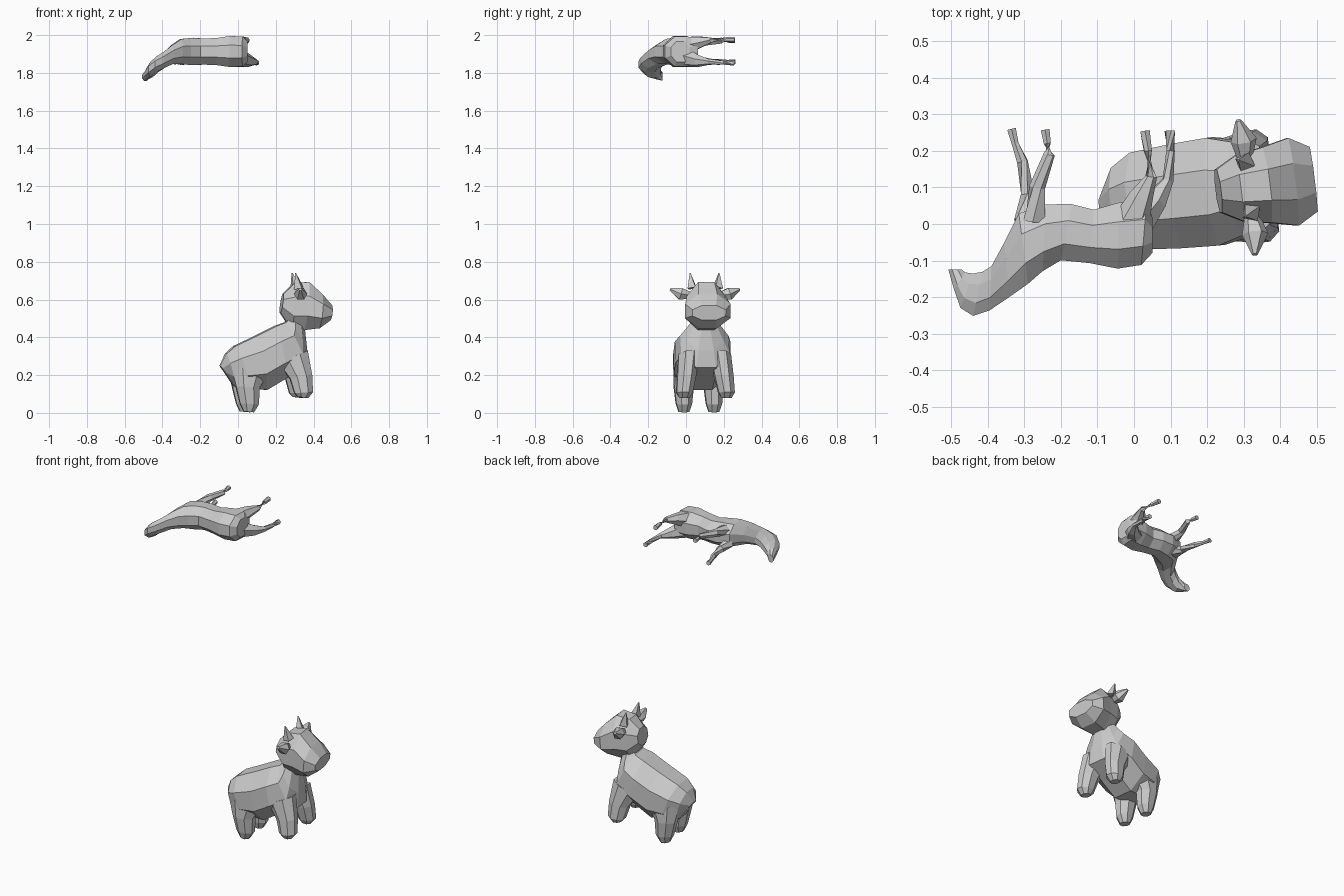
import bpy, bmesh, math
from mathutils import Vector, Matrix

# Local frame of each animal: x = length, y = side to side, z = up
CALF = Matrix.Translation((0, 0.062, 0)) @ Matrix.Rotation(math.radians(7), 4, 'Z')
HORSE = Matrix.Translation((0, 0, 1.913)) @ Matrix.Rotation(math.radians(90), 4, 'X')


def skin(name, rings, frame):
    """Bridge equal-sized rings of points into a closed flat-shaded mesh."""
    bm = bmesh.new()
    loops = [[bm.verts.new(frame @ p) for p in r] for r in rings]
    n = len(loops[0])
    for a, b in zip(loops, loops[1:]):
        for i in range(n):
            j = (i + 1) % n
            bm.faces.new((a[i], a[j], b[j], b[i]))
    bm.faces.new(loops[0])
    bm.faces.new(loops[-1])
    bmesh.ops.recalc_face_normals(bm, faces=bm.faces)
    me = bpy.data.meshes.new(name)
    bm.to_mesh(me)
    bm.free()
    ob = bpy.data.objects.new(name, me)
    bpy.context.collection.objects.link(ob)
    return ob


def loft(name, sections, frame, side=1, n=8):
    """Sections: upper x, z, lower x, z, half width, side offset."""
    rings = []
    for tx, tz, bx, bz, hw, off in sections:
        top, bot = Vector((tx, 0, tz)), Vector((bx, 0, bz))
        c, h = (top + bot) / 2 + Vector((0, off * side, 0)), (top - bot) / 2
        ring = []
        for k in range(n):
            a = 2 * math.pi * (k + 0.5) / n
            ring.append(c + 1.07 * (h * math.cos(a) + Vector((0, hw * math.sin(a), 0))))
        rings.append(ring)
    return skin(name, rings, frame)


def tube(name, pts, radii, frame, n=6):
    """Tapered limb through a few points."""
    pts = [Vector(p) for p in pts]
    rings = []
    for i, p in enumerate(pts):
        d = pts[min(i + 1, len(pts) - 1)] - pts[max(i - 1, 0)]
        q = d.to_track_quat('Z', 'Y')
        rings.append([p + q @ Vector((radii[i] * math.cos(2 * math.pi * k / n),
                                      radii[i] * math.sin(2 * math.pi * k / n), 0))
                      for k in range(n)])
    return skin(name, rings, frame)


# Calf body from tail to neck
loft("calf_body", [
    (-0.097, 0.25, -0.06, 0.20, 0.035, 0),
    (-0.065, 0.315, -0.02, 0.14, 0.10, 0),
    (-0.02, 0.355, 0.06, 0.13, 0.135, 0),
    (0.10, 0.412, 0.15, 0.12, 0.145, 0),
    (0.20, 0.462, 0.25, 0.18, 0.15, 0),
    (0.25, 0.48, 0.365, 0.24, 0.13, 0),
    (0.265, 0.495, 0.365, 0.33, 0.10, 0),
    (0.275, 0.52, 0.355, 0.44, 0.06, 0)], CALF)

# Calf head from skull to muzzle
loft("calf_head", [
    (0.24, 0.63, 0.225, 0.53, 0.06, 0),
    (0.295, 0.685, 0.285, 0.44, 0.092, 0),
    (0.375, 0.695, 0.35, 0.437, 0.105, 0),
    (0.445, 0.63, 0.43, 0.447, 0.122, 0),
    (0.498, 0.57, 0.49, 0.49, 0.09, 0)], CALF)

# Calf legs, ears and horns, one of each per side
for s, tag in ((1, "left"), (-1, "right")):
    loft("calf_front_leg_" + tag, [
        (0.36, 0.33, 0.20, 0.27, 0.055, 0.085),
        (0.382, 0.20, 0.265, 0.18, 0.050, 0.10),
        (0.385, 0.11, 0.287, 0.105, 0.043, 0.112),
        (0.36, 0.078, 0.305, 0.085, 0.028, 0.112)], CALF, s)
    loft("calf_hind_leg_" + tag, [
        (-0.05, 0.25, 0.15, 0.21, 0.06, 0.07),
        (-0.022, 0.14, 0.105, 0.135, 0.052, 0.08),
        (0.0, 0.05, 0.10, 0.045, 0.042, 0.08),
        (0.02, 0.008, 0.075, 0.003, 0.028, 0.08)], CALF, s)
    tube("calf_ear_" + tag, [(0.315, s * 0.07, 0.62), (0.318, s * 0.13, 0.63),
                             (0.31, s * 0.185, 0.655)], [0.018, 0.036, 0.008], CALF)
    tube("calf_horn_" + tag, [(0.315, s * 0.068, 0.66), (0.298, s * 0.077, 0.74)],
         [0.03, 0.003], CALF, 4)

# Horse lying on its side: rump, barrel, bent neck and head in one skin
loft("horse_body", [
    (0.05, 0.08, 0.05, -0.02, 0.055, 0),
    (0.02, 0.113, 0.035, -0.065, 0.08, 0),
    (-0.045, 0.123, -0.04, -0.06, 0.083, 0),
    (-0.12, 0.108, -0.11, -0.04, 0.072, 0),
    (-0.20, 0.10, -0.17, -0.055, 0.07, 0),
    (-0.25, 0.13, -0.24, -0.055, 0.073, 0),
    (-0.29, 0.165, -0.315, -0.03, 0.067, 0),
    (-0.34, 0.20, -0.355, 0.05, 0.052, -0.015),
    (-0.395, 0.237, -0.39, 0.115, 0.044, -0.045),
    (-0.44, 0.252, -0.415, 0.13, 0.042, -0.068),
    (-0.475, 0.23, -0.44, 0.135, 0.040, -0.095),
    (-0.492, 0.18, -0.462, 0.132, 0.030, -0.115),
    (-0.508, 0.125, -0.472, 0.124, 0.022, -0.133)], HORSE)

# Horse legs
front_r = [0.035, 0.022, 0.016, 0.011, 0.014]
hind_r = [0.05, 0.033, 0.016, 0.012, 0.015]
tube("horse_front_leg_lower", [(-0.295, -0.035, -0.01), (-0.29, -0.05, -0.08),
     (-0.305, -0.055, -0.17), (-0.325, -0.055, -0.22), (-0.335, -0.055, -0.26)], front_r, HORSE)
tube("horse_front_leg_upper", [(-0.27, 0.035, -0.01), (-0.265, 0.05, -0.10),
     (-0.232, 0.058, -0.19), (-0.237, 0.058, -0.22), (-0.243, 0.058, -0.258)], front_r, HORSE)
tube("horse_hind_leg_upper", [(-0.005, 0.035, -0.01), (0.02, 0.05, -0.075),
     (0.047, 0.06, -0.13), (0.038, 0.063, -0.20), (0.03, 0.063, -0.255)], hind_r, HORSE)
tube("horse_hind_leg_lower", [(0.01, -0.035, -0.01), (0.06, -0.05, -0.065),
     (0.093, -0.055, -0.12), (0.10, -0.058, -0.20), (0.098, -0.06, -0.255)], hind_r, HORSE)
